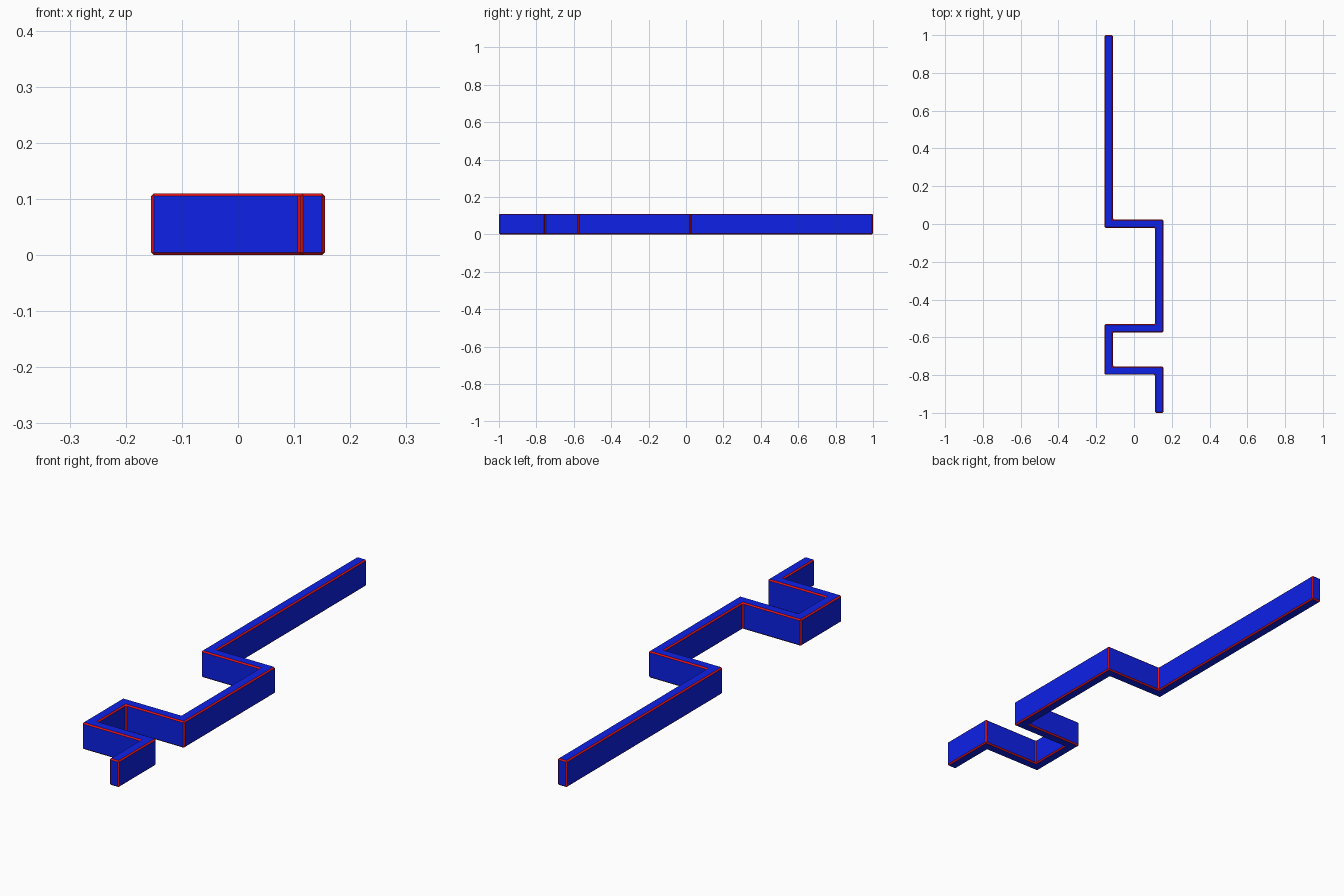
import bpy, bmesh

if "Cube" in bpy.data.objects:
    bpy.data.objects.remove(bpy.data.objects["Cube"])

HALF = 0.155      # half of the overall width
T = 0.044         # wall thickness
H = 0.11          # wall height
BEVEL = 0.005


def material(name, color):
    m = bpy.data.materials.new(name)
    m.diffuse_color = color
    m.use_nodes = True
    m.node_tree.nodes["Principled BSDF"].inputs["Base Color"].default_value = m.diffuse_color
    return m


# Zigzag centre line of the wall, back to front
c = HALF - T / 2
path = [(-c, 1.0), (-c, 0.002), (c, 0.002), (c, -0.552),
        (-c, -0.552), (-c, -0.776), (c, -0.776), (c, -1.0)]


def side(sign):
    # Offset every path point by half the thickness, mitred at the corners
    pts = []
    for i, (x, y) in enumerate(path):
        ox = oy = 0
        for a, b in zip(path[max(i - 1, 0):i + 1], path[max(i - 1, 0) + 1:i + 2]):
            dx, dy = b[0] - a[0], b[1] - a[1]
            if abs(dx) > abs(dy):
                oy = T / 2 if dx > 0 else -T / 2
            else:
                ox = T / 2 if dy < 0 else -T / 2
        pts.append((x + sign * ox, y + sign * oy))
    return pts


# Wall body: flat zigzag outline, extruded upwards
left, right = side(1), side(-1)
bm = bmesh.new()
lv = [bm.verts.new((x, y, 0)) for x, y in left]
rv = [bm.verts.new((x, y, 0)) for x, y in right]
outline = bm.faces.new(lv + rv[::-1])
top = bmesh.ops.extrude_face_region(bm, geom=[outline])["geom"]
bmesh.ops.translate(bm, vec=(0, 0, H),
                    verts=[g for g in top if isinstance(g, bmesh.types.BMVert)])
bmesh.ops.recalc_face_normals(bm, faces=bm.faces)
mesh = bpy.data.meshes.new("zigzag_wall")
bm.to_mesh(mesh)
bm.free()

wall = bpy.data.objects.new("zigzag_wall", mesh)
bpy.context.collection.objects.link(wall)
mesh.materials.append(material("blue", (0.004, 0.015, 0.8, 1)))
mesh.materials.append(material("red", (0.8, 0.006, 0.01, 1)))

# Red chamfer along every edge
bev = wall.modifiers.new("red_edges", "BEVEL")
bev.width = BEVEL
bev.segments = 1
bev.limit_method = 'ANGLE'
bev.material = 1
